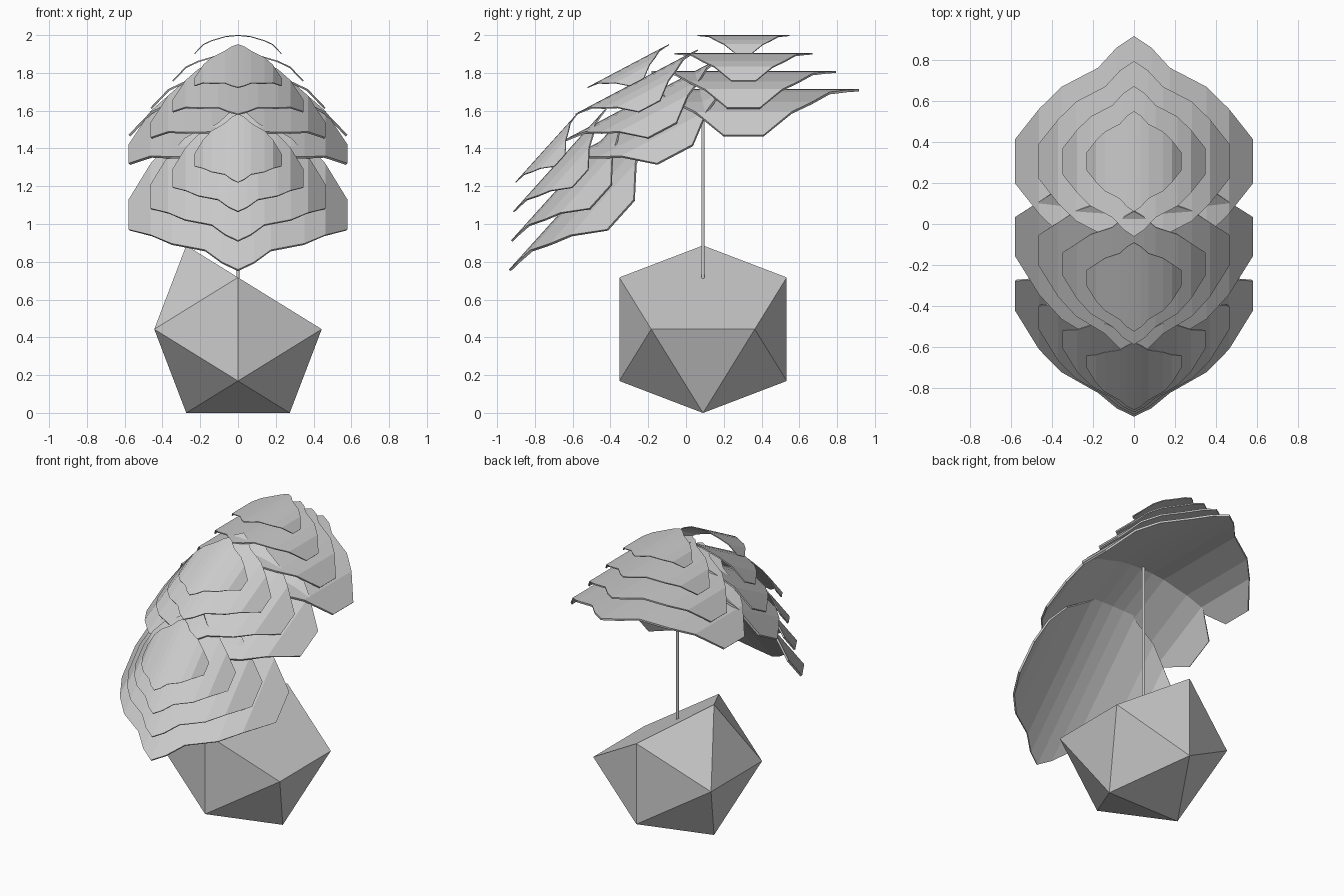
import bpy
import bmesh
from math import radians, sin, cos, sqrt
from mathutils import Vector

cube = bpy.data.objects.get("Cube")
if cube:
    bpy.data.objects.remove(cube, do_unlink=True)


def add_object(name, mesh):
    obj = bpy.data.objects.new(name, mesh)
    bpy.context.collection.objects.link(obj)
    return obj


def mesh_from(bm, name):
    bmesh.ops.recalc_face_normals(bm, faces=bm.faces)
    mesh = bpy.data.meshes.new(name)
    bm.to_mesh(mesh)
    bm.free()
    return mesh


# Body: an icosahedron with one top corner sliced flat
def build_body(centre, half_edge):
    bm = bmesh.new()
    long = half_edge * (1 + sqrt(5)) / 2
    for a in (-1, 1):
        for b in (-1, 1):
            bm.verts.new((0, a * long, b * half_edge))
            bm.verts.new((a * long, b * half_edge, 0))
            if not (a > 0 and b > 0):
                bm.verts.new((a * half_edge, 0, b * long))
    bmesh.ops.convex_hull(bm, input=bm.verts)
    bmesh.ops.dissolve_limit(bm, angle_limit=radians(2),
                             verts=bm.verts, edges=bm.edges)
    obj = add_object("body", mesh_from(bm, "body"))
    obj.location = centre


# Stem: thin rod from the sliced face to the canopy
def build_stem(y, bottom, top, radius):
    bm = bmesh.new()
    bmesh.ops.create_cone(bm, cap_ends=True, segments=12, radius1=radius,
                          radius2=radius, depth=top - bottom)
    obj = add_object("stem", mesh_from(bm, "stem"))
    obj.location = (0, y, (top + bottom) / 2)


# Leaf: pointed outline folded into lengthwise strips (x, half length, z)
LEAF = [(0, .61, 0), (.085, .553, -.004), (.175, .455, -.016),
        (.352, .363, -.068), (.462, .255, -.12), (.58, .106, -.243)]


def leaf_mesh():
    bm = bmesh.new()
    columns = [(-x, y, z) for x, y, z in reversed(LEAF[1:])] + LEAF
    pairs = [(bm.verts.new((x, -y, z)), bm.verts.new((x, y, z)))
             for x, y, z in columns]
    for (a, b), (c, d) in zip(pairs, pairs[1:]):
        bm.faces.new((a, c, d, b))
    mesh = bpy.data.meshes.new("leaf")
    bm.to_mesh(mesh)
    bm.free()
    return mesh


# Cluster: four leaves, growing as they step down along the tilted normal
def build_cluster(name, mesh, y, z, tilt):
    angle = radians(tilt)
    down = Vector((0, sin(angle), -cos(angle)))
    for i in range(4):
        leaf = add_object(f"{name}_leaf_{i + 1}", mesh)
        leaf.location = Vector((0, y, z)) + down * (.095 * i)
        leaf.rotation_euler.x = angle
        leaf.scale = [.4 + .2 * i] * 3
        shell = leaf.modifiers.new("thickness", "SOLIDIFY")
        shell.thickness = .013
        shell.offset = -1


build_body((0, .09, .443), .274)
build_stem(.09, .71, 1.715, .009)
shared_leaf = leaf_mesh()
build_cluster("back", shared_leaf, .305, 2.0, 0)
build_cluster("middle", shared_leaf, -.307, 1.838, 27.8)
build_cluster("front", shared_leaf, -.741, 1.403, 48)
